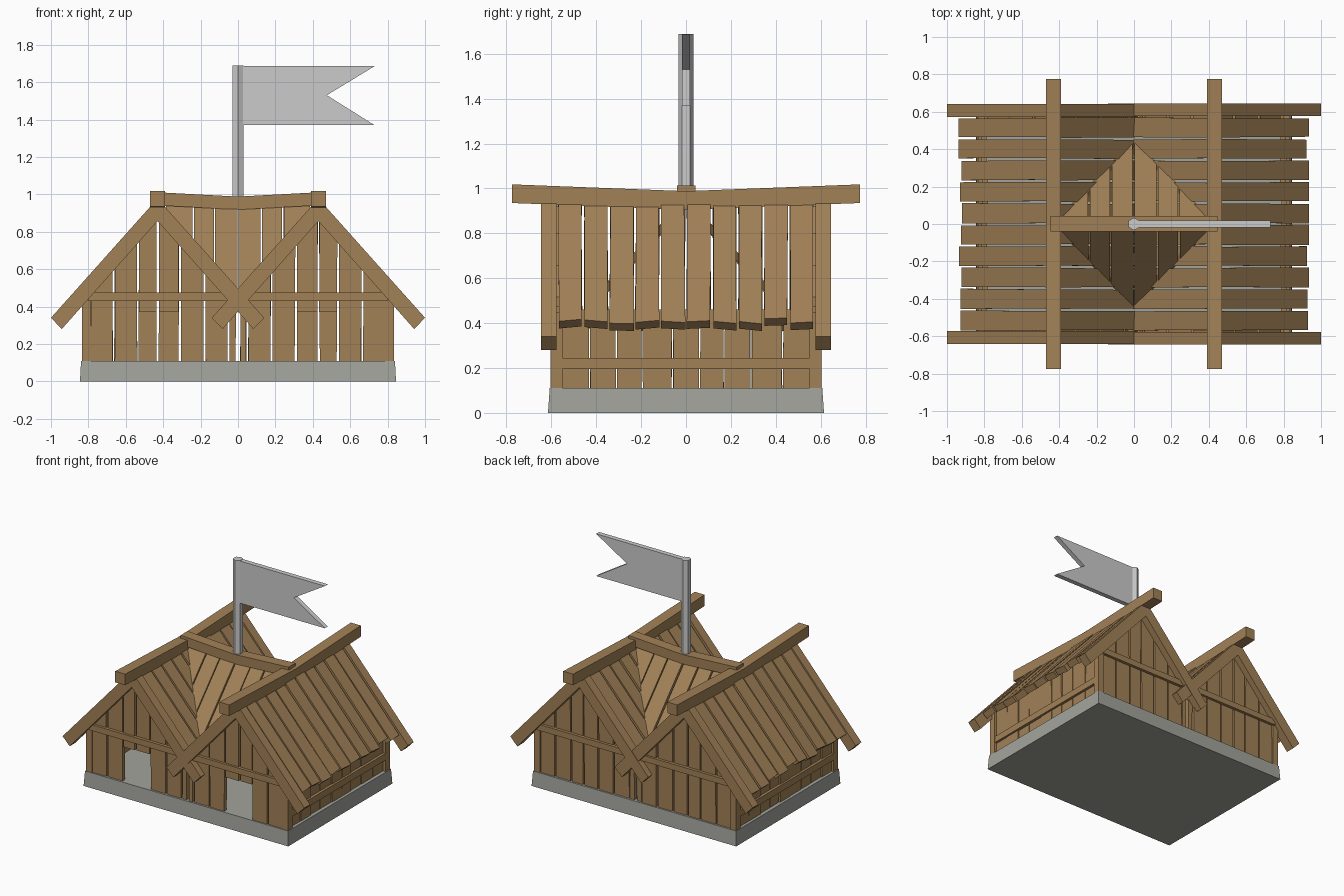
import bpy, bmesh, random
from mathutils import Vector as V

if "Cube" in bpy.data.objects:
    bpy.data.objects.remove(bpy.data.objects["Cube"])

random.seed(4)
SLOPE, RX = 1.12, 0.43            # roof pitch, ridge offset of each house


def jit(a):
    return random.uniform(-a, a)


def material(name, rgb):
    m = bpy.data.materials.new(name)
    m.diffuse_color = (*rgb, 1)
    m.use_nodes = True
    m.node_tree.nodes["Principled BSDF"].inputs["Base Color"].default_value = m.diffuse_color
    return m


WOOD = material("wood", (0.36, 0.22, 0.095))
STONE = material("stone", (0.36, 0.37, 0.33))


def build(name, prisms, mat=None):
    """One object from (outline points, extrusion vector) pairs."""
    bm = bmesh.new()
    for pts, ext in prisms:
        ext = V(ext)
        a = [bm.verts.new(V(p)) for p in pts]
        b = [bm.verts.new(V(p) + ext) for p in pts]
        bm.faces.new(a)
        bm.faces.new(b[::-1])
        for i in range(len(a)):
            j = (i + 1) % len(a)
            bm.faces.new((a[i], b[i], b[j], a[j]))
    bmesh.ops.recalc_face_normals(bm, faces=bm.faces)
    me = bpy.data.meshes.new(name)
    bm.to_mesh(me)
    bm.free()
    ob = bpy.data.objects.new(name, me)
    bpy.context.collection.objects.link(ob)
    if mat:
        me.materials.append(mat)
    return ob


def box(x0, x1, y0, y1, z0, z1):
    return [(x0, y0, z0), (x1, y0, z0), (x1, y1, z0), (x0, y1, z0)], (0, 0, z1 - z0)


def roof_z(x, apex):
    return apex - SLOPE * abs(abs(x) - RX)


# stone base, slightly tapered
base = build("stone_base", [box(-0.845, 0.845, -0.615, 0.615, 0, 0.11)], STONE)
for v in base.data.vertices:
    if v.co.z > 0.05:
        v.co.x *= 0.993
        v.co.y *= 0.987

# front and back gable walls of upright planks, door openings at the front
edges = [0.008, 0.05, 0.18, 0.31, 0.43, 0.535, 0.665, 0.79]
for end, side in (("front", -1), ("back", 1)):
    planks = []
    for s in (-1, 1):
        for x0, x1 in zip(edges, edges[1:]):
            door = side < 0 and 0.30 < x0 < 0.5
            z0 = 0.37 if door else 0.105
            g = [0.003 + random.uniform(0, 0.005) for _ in range(4)]
            y = side * (0.565 + jit(0.004))
            planks.append(([(s * (x0 + g[0]), y, z0), (s * (x1 - g[1]), y, z0),
                            (s * (x1 - g[2]), y, roof_z(x1, 0.92)),
                            (s * (x0 + g[3]), y, roof_z(x0, 0.92))],
                           (0, side * 0.03, 0)))
    build(end + "_wall_planks", planks, WOOD)
    ya, yb = sorted((side * 0.565, side * 0.615))
    build(end + "_wall_rail", [box(-0.80, 0.80, ya, yb, 0.43, 0.475)], WOOD)
    # crossing gable trim boards
    trims = []
    for s in (-1, 1):
        prof = [(0, 0.978), (0.57, 0.34), (0.512, 0.28), (0, 0.857),
                (-0.512, 0.28), (-0.57, 0.34)]
        trims.append(([(s * RX + x, side * (0.575 + s * 0.002), z) for x, z in prof],
                      (0, side * 0.068, 0)))
    build(end + "_gable_trim", trims, WOOD)

# corner posts
build("corner_posts", [box(*sorted((sx * 0.785, sx * 0.835)), *sorted((sy * 0.55, sy * 0.603)),
                           0.105, 0.45) for sx in (-1, 1) for sy in (-1, 1)], WOOD)

# side walls of upright planks with a horizontal rail
cuts = [-0.555, -0.43, -0.31, -0.195, -0.06, 0.06, 0.17, 0.29, 0.43, 0.555]
for label, s in (("left", -1), ("right", 1)):
    planks = []
    for y0, y1 in zip(cuts, cuts[1:]):
        x = s * (0.785 + jit(0.004))
        g = [0.001 + random.uniform(0, 0.004) for _ in range(4)]
        planks.append(([(x, y0 + g[0], 0.105), (x, y1 - g[1], 0.105),
                        (x, y1 - g[2], 0.46), (x, y0 + g[3], 0.46)], (s * 0.03, 0, 0)))
    build(label + "_wall_planks", planks, WOOD)
    xa, xb = sorted((s * 0.80, s * 0.833))
    build(label + "_wall_rail", [box(xa, xb, -0.56, 0.56, 0.195, 0.245)], WOOD)

# main roof planks: outer slopes overhang, inner slopes meet in the valley
n = V((SLOPE, 0, 1)).normalized()
for label, s in (("left", -1), ("right", 1)):
    for kind, d, run in (("outer", s, 0.497), ("inner", -s, 0.435)):
        planks = []
        for i in range(10):
            y0, y1 = -0.573 + i * 0.1146, -0.573 + (i + 1) * 0.1146
            g = [0.002 + random.uniform(0, 0.007) for _ in range(4)]
            r = run + (jit(0.012) if kind == "outer" else 0)
            t = 0.968 + jit(0.006)
            tilt = jit(0.006)
            x = s * RX
            planks.append(([(x, y0 + g[0], t), (x, y1 - g[1], t),
                            (x + d * r, y1 - g[2], t - SLOPE * r + tilt),
                            (x + d * r, y0 + g[3], t - SLOPE * r - tilt)],
                           (-d * n.x * 0.048, 0, -n.z * 0.048)))
        build(f"{label}_house_{kind}_roof", planks, WOOD)

# cross roof between the two ridges, planks cut along the valleys
n = V((0, 1.08, 1)).normalized()
xs = [-0.39, -0.24, -0.125, 0, 0.125, 0.24, 0.39]
for label, s in (("front", -1), ("back", 1)):
    planks = []
    for x0, x1 in zip(xs, xs[1:]):
        pts = []
        g = 0.003 + random.uniform(0, 0.004)
        t = 0.96 + jit(0.004)
        a, b = x0 + g, x1 - g
        for x, low in ((a, 0), (b, 0), (b, 1), (a, 1)):
            y = low * (0.455 - 1.037 * abs(x))
            pts.append((x, s * y, t - 1.08 * y))
        planks.append((pts, (0, -s * n.y * 0.03, -n.z * 0.03)))
    build(label + "_cross_roof", planks, WOOD)


# sagging ridge beams
def sag(length, end, mid, deep):
    return [(-length, end), (0, mid), (length, end),
            (length, end - deep), (0, mid - deep), (-length, end - deep)]


for label, s in (("left", -1), ("right", 1)):
    build(label + "_ridge_beam", [([(s * RX - 0.041, y, z) for y, z in
                                    sag(0.776, 1.018, 0.988, 0.083)], (0.082, 0, 0))], WOOD)
build("cross_ridge_beam", [([(x, -0.04, z) for x, z in sag(0.446, 1.012, 0.988, 0.07)],
                            (0, 0.082, 0))], WOOD)

# hexagonal flag pole and swallow-tailed flag
bpy.ops.mesh.primitive_cylinder_add(vertices=6, radius=0.034, depth=0.73, location=(0, 0, 1.323))
bpy.context.object.name = "flag_pole"
build("flag", [([(0.02, -0.018, 1.37), (0.73, -0.018, 1.37), (0.475, -0.018, 1.53),
                 (0.73, -0.018, 1.685), (0.02, -0.018, 1.685)], (0, 0.036, 0))])
